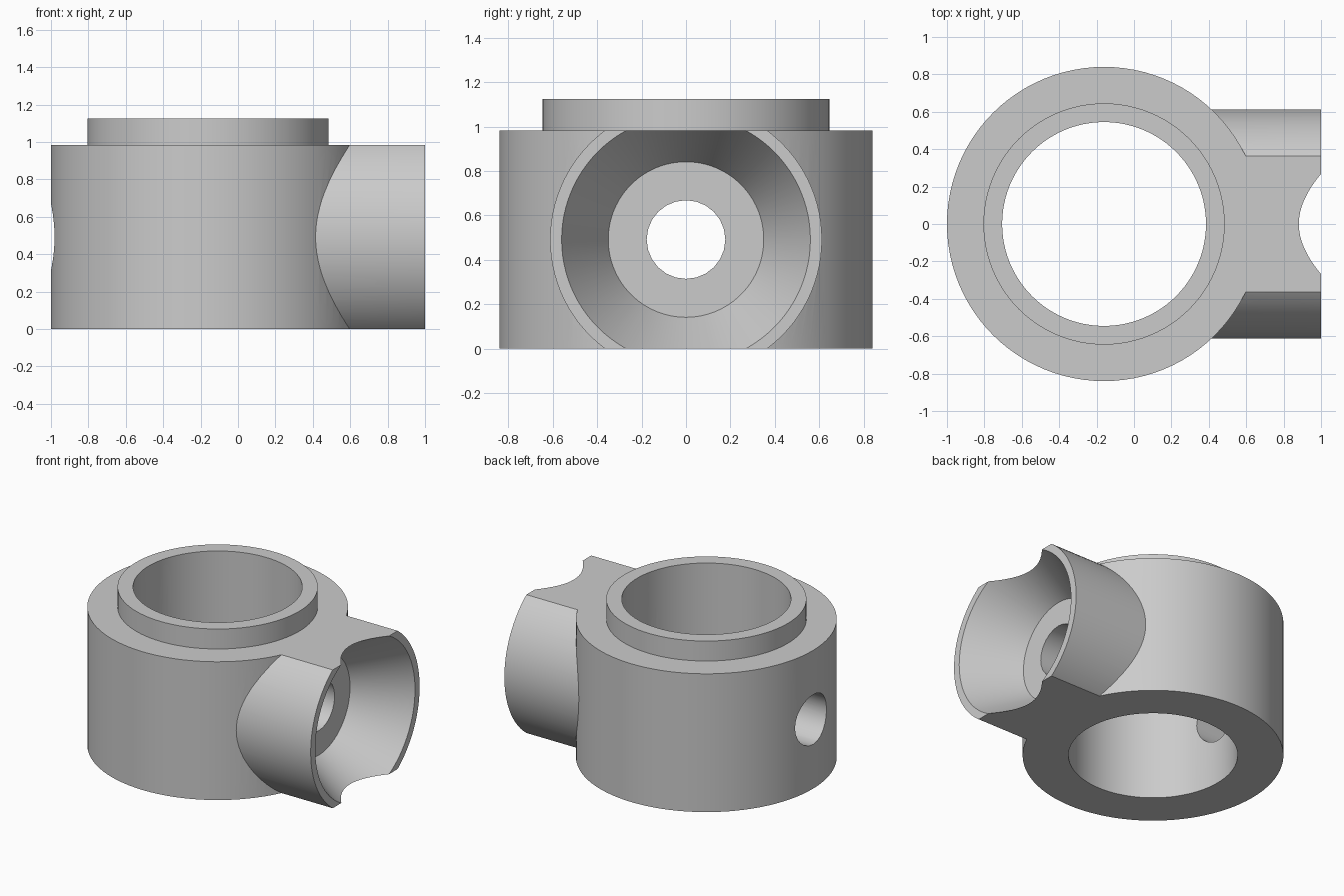
import bpy
import math

default = bpy.data.objects.get("Cube")
if default:
    bpy.data.objects.remove(default, do_unlink=True)

RING_X = -0.16      # axis of the vertical ring
HEIGHT = 0.983      # height of the main body
MID = HEIGHT / 2    # height of the sideways axis

grey = bpy.data.materials.new("plain grey")
grey.use_nodes = True
colour = (0.6, 0.6, 0.6, 1)
grey.diffuse_color = colour
grey.node_tree.nodes["Principled BSDF"].inputs["Base Color"].default_value = colour


def upright(name, radius, z0, z1, sides=96):
    """Vertical cylinder on the ring axis."""
    bpy.ops.mesh.primitive_cylinder_add(
        vertices=sides, radius=radius, depth=z1 - z0,
        location=(RING_X, 0, (z0 + z1) / 2))
    return finish(name)


def sideways(name, r0, r1, x0, x1, sides=96):
    """Cylinder or cone along x, radius r0 at x0 and r1 at x1."""
    bpy.ops.mesh.primitive_cone_add(
        vertices=sides, radius1=r0, radius2=r1, depth=x1 - x0,
        location=((x0 + x1) / 2, 0, MID), rotation=(0, math.pi / 2, 0))
    return finish(name)


def finish(name):
    obj = bpy.context.object
    obj.name = name
    obj.data.materials.append(grey)
    return obj


def combine(target, tool, operation):
    """Apply one boolean and discard the tool."""
    mod = target.modifiers.new(operation.lower(), "BOOLEAN")
    mod.operation = operation
    mod.solver = "EXACT"
    mod.object = tool
    bpy.context.view_layer.objects.active = target
    bpy.ops.object.modifier_apply(modifier=mod.name)
    bpy.data.objects.remove(tool, do_unlink=True)


# Main ring body with side boss, both trimmed flat at top and bottom
body = upright("pivot_ring_with_socket", 0.84, -0.3, 1.3)
combine(body, sideways("side_boss", 0.612, 0.612, 0, 1), "UNION")
bpy.ops.mesh.primitive_cube_add(size=1, location=(0, 0, MID))
slab = finish("trim_slab")
slab.scale = (4, 4, HEIGHT)
bpy.context.view_layer.update()
combine(body, slab, "INTERSECT")

# Raised collar and vertical bore
combine(body, upright("collar", 0.645, 0.5, 1.125), "UNION")
combine(body, upright("bore", 0.545, -0.5, 2), "DIFFERENCE")

# Conical socket (30 degree flare) and the cross hole through both walls
flare = math.tan(math.radians(30))
combine(body, sideways("socket", 0.35, 0.56 + 0.1 * flare, 0.636, 1.1), "DIFFERENCE")
combine(body, sideways("cross_hole", 0.177, 0.177, -1.5, 1.5, 24), "DIFFERENCE")

# Smooth round walls, sharp rims
bpy.ops.object.select_all(action="DESELECT")
body.select_set(True)
bpy.context.view_layer.objects.active = body
bpy.ops.object.shade_smooth_by_angle(angle=math.radians(25))
